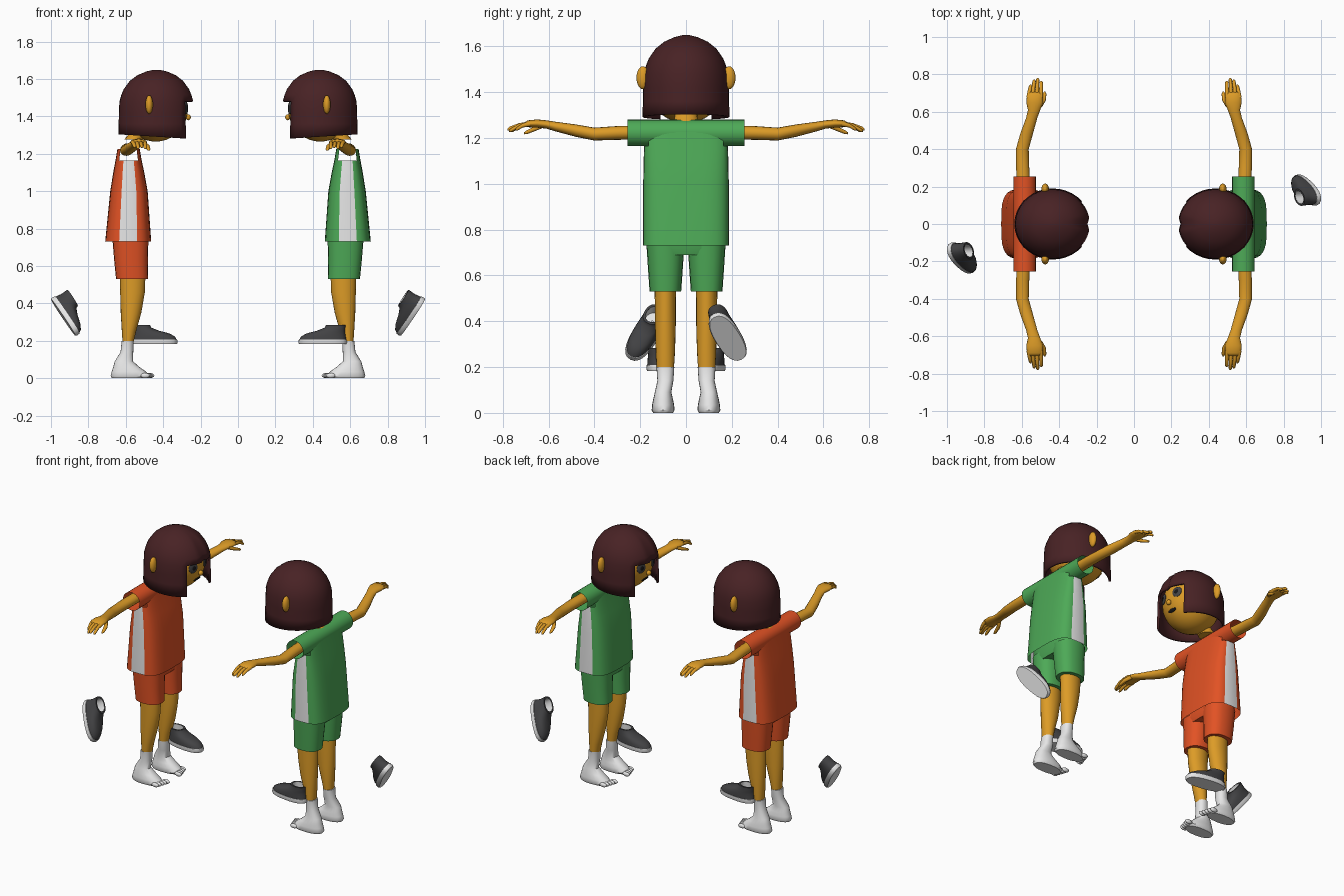
import bpy, bmesh, math
from mathutils import Matrix, Vector

cube = bpy.data.objects.get("Cube")
if cube:
    bpy.data.objects.remove(cube)


def material(name, r, g, b):
    m = bpy.data.materials.new(name)
    m.diffuse_color = (r, g, b, 1)
    m.use_nodes = True
    m.node_tree.nodes["Principled BSDF"].inputs["Base Color"].default_value = (r, g, b, 1)
    return m


SKIN = material("skin", .72, .33, .02)
HAIR = material("dark_brown_hair", .065, .016, .018)
ORANGE = material("orange_cloth", .76, .085, .018)
GREEN = material("green_cloth", .075, .4, .095)
WHITE = material("white", .83, .83, .83)
DARK = material("dark_grey", .055, .055, .058)
BLACK = material("black", .008, .008, .009)
parts = []


def finish(name, bm, mats, angle=40):
    bmesh.ops.recalc_face_normals(bm, faces=bm.faces)
    mesh = bpy.data.meshes.new(name)
    bm.to_mesh(mesh)
    bm.free()
    for m in mats:
        mesh.materials.append(m)
    for p in mesh.polygons:
        p.use_smooth = True
    mesh.set_sharp_from_angle(angle=math.radians(angle))
    ob = bpy.data.objects.new(name, mesh)
    bpy.context.collection.objects.link(ob)
    parts.append(ob)
    return ob


def loft(rings, plane="xy", n=20, power=2, caps=True):
    """Skin a row of superellipses, each (x, y, z, half width, half depth)."""
    axes = {"x": Vector((1, 0, 0)), "y": Vector((0, 1, 0)), "z": Vector((0, 0, 1))}
    u, v = axes[plane[0]], axes[plane[1]]
    bm = bmesh.new()
    loops = []
    for x, y, z, a, b in rings:
        loop = []
        for i in range(n):
            t = math.tau * i / n
            c, s = math.cos(t), math.sin(t)
            c = math.copysign(abs(c) ** (2 / power), c)
            s = math.copysign(abs(s) ** (2 / power), s)
            loop.append(bm.verts.new(Vector((x, y, z)) + u * a * c + v * b * s))
        loops.append(loop)
    for lo, hi in zip(loops, loops[1:]):
        for i in range(n):
            j = (i + 1) % n
            bm.faces.new((lo[i], lo[j], hi[j], hi[i]))
    if caps:
        bm.faces.new(loops[0])
        bm.faces.new(loops[-1])
    return bm


def ball(name, at, size, mat, rot=Matrix(), segs=20):
    bm = bmesh.new()
    m = Matrix.Translation(at) @ rot @ Matrix.Diagonal((*size, 1))
    bmesh.ops.create_uvsphere(bm, u_segments=segs, v_segments=segs * 3 // 5, radius=1, matrix=m)
    return finish(name, bm, [mat], 80)


# Head and face
HEAD = Vector((-.44, 0, 1.44))
ball("head", HEAD, (.172, .172, .175), SKIN, segs=32)
ball("nose", (-.266, 0, 1.395), (.014, .016, .016), SKIN)
finish("neck", loft([(-.56, 0, 1.275, .05, .052), (-.53, 0, 1.31, .048, .048),
                     (-.49, 0, 1.36, .05, .05)]), [SKIN])


def face_plate(name, y, z, size, mat, lift=0):
    """Thin disc lying on the head."""
    x = .172 * math.sqrt(1 - (y / .172) ** 2 - ((z - 1.44) / .175) ** 2)
    d = Vector((x, y, z - 1.44))
    rot = d.to_track_quat("X", "Z").to_matrix().to_4x4()
    ball(name, HEAD + d + d.normalized() * lift, size, mat, rot)


for s, side in ((1, "left"), (-1, "right")):
    face_plate(side + "_eye", s * .06, 1.445, (.007, .031, .033), DARK)
    face_plate(side + "_pupil", s * .058, 1.445, (.004, .014, .015), BLACK, .005)
    ball(side + "_ear", (-.475, s * .188, 1.463), (.02, .028, .05), SKIN)
face_plate("mouth", 0, 1.35, (.005, .034, .011), BLACK)

# Bobbed hair with a face opening and a parting
profile = [(1.3, 1), (1.36, .99), (1.42, .985), (1.48, .97), (1.515, .92), (1.545, .86),
           (1.59, .7), (1.62, .5), (1.64, .27), (1.649, .08)]
bm = loft([(-.435, 0, z, .205 * k, .19 * k) for z, k in profile], n=36)
opening = []
for f in bm.faces:
    c = f.calc_center_median()
    low = c.z < 1.305 and len(f.verts) > 4
    if low or (c.z < 1.48 and abs(math.atan2(c.y / .19, (c.x + .435) / .205)) < math.radians(40)):
        opening.append(f)
bmesh.ops.delete(bm, geom=opening, context="FACES")
for v in bm.verts:
    if v.co.x > -.3 and abs(v.co.y) < .01:
        v.co.x -= .013
    if v.co.z < 1.31:
        v.co.z -= .06 * (v.co.x + .645) - .004
hair = finish("hair", bm, [HAIR], 50)
solid = hair.modifiers.new("thickness", "SOLIDIFY")
solid.thickness = .014

# Shirt body, with white side stripes and room for the hollow sleeves
bm = loft([(-.587, 0, .73, .123, .187), (-.583, 0, 1, .1, .187), (-.584, 0, 1.1, .083, .185),
           (-.585, 0, 1.165, .07, .183), (-.585, 0, 1.225, .06, .18)],
          n=32, power=3.5, caps=False)
gaps = []
for f in bm.faces:
    c = f.calc_center_median()
    if abs(c.y) > .15 and abs(c.x + .585) < .04 - .04 * (c.z - .73):
        f.material_index = 1
    if c.z > 1.165 and abs(c.y) > .165:
        gaps.append(f)
bmesh.ops.delete(bm, geom=gaps, context="FACES")
finish("shirt_body", bm, [ORANGE, WHITE])
finish("shirt_sleeves", loft([(-.585, y, 1.222, .06, .058) for y in (-.255, -.1, .1, .255)],
                             "xz", 24, caps=False), [ORANGE])

# Shorts
finish("shorts_waist", loft([(-.575, 0, .69, .085, .14), (-.575, 0, .72, .094, .17),
                             (-.58, 0, .78, .094, .17)], n=28, power=3), [ORANGE])

for s, side in ((1, "left"), (-1, "right")):
    y = s * .09
    finish(side + "_shorts_leg", loft([(-.566, y, .53, .086, .069), (-.572, y, .63, .09, .076),
                                       (-.575, y, .74, .096, .083)], power=2.4), [ORANGE])
    # Leg, bare down to the sock
    finish(side + "_leg", loft([(-.588, y, .19, .029, .037), (-.583, y, .25, .038, .041),
                                (-.572, y, .35, .055, .045), (-.564, y, .46, .066, .046),
                                (-.563, y, .55, .068, .047)]), [SKIN])
    # Sock-covered foot with toes
    f = s * .1
    finish(side + "_foot", loft([(-.58, f, 0, .094, .043), (-.577, f, .012, .104, .05),
                                 (-.583, f, .035, .092, .048), (-.597, f, .06, .07, .043),
                                 (-.61, f, .09, .049, .036), (-.594, y, .14, .034, .035),
                                 (-.59, y, .2, .032, .039)], power=2.3), [WHITE])
    for i in range(5):
        ball(f"{side}_toe_{i + 1}", (-.472 - .006 * i, s * (.062 + .019 * i), .014),
             (.026, .011, .014), WHITE, segs=10)

    # Arm, palm, fingers and thumb
    arm = [(-.59, .17, 1.225, .036, .031), (-.595, .3, 1.222, .035, .03),
           (-.597, .4, 1.217, .034, .028), (-.575, .48, 1.232, .034, .027),
           (-.546, .57, 1.25, .03, .021), (-.534, .61, 1.259, .033, .018),
           (-.531, .65, 1.263, .045, .018), (-.53, .69, 1.262, .042, .015),
           (-.53, .705, 1.259, .034, .009)]
    finish(side + "_arm", loft([(x, s * ay, z, a, b) for x, ay, z, a, b in arm], "xz", 16), [SKIN], 70)
    for i, tip in enumerate((.745, .772, .78, .765)):
        x0, x1 = -.564 + .022 * i, -.553 + .019 * i
        ring = [(x0, .68, 1.262, .011, .011),
                ((x0 + x1) / 2, (tip + .68) / 2, 1.255, .01, .01),
                (x1, tip - .008, 1.24 - .006 * (i % 2), .009, .009),
                (x1, tip, 1.236 - .006 * (i % 2), .004, .004)]
        finish(f"{side}_finger_{i + 1}",
               loft([(a, s * b, c, d, e) for a, b, c, d, e in ring], "xz", 10), [SKIN], 70)
    thumb = [(-.505, .625, 1.255, .013, .012), (-.485, .66, 1.24, .013, .011),
             (-.478, .695, 1.225, .01, .009), (-.478, .708, 1.22, .004, .004)]
    finish(side + "_thumb", loft([(a, s * b, c, d, e) for a, b, c, d, e in thumb], "xz", 10),
           [SKIN], 70)


# Loose shoes, one level and one tumbling
def shoe(name, at, toe, up):
    toe = Vector(toe).normalized()
    across = Vector(up).cross(toe).normalized()
    m = Matrix((toe, across, toe.cross(across))).transposed().to_4x4()
    m.translation = at
    shapes = (
        ("sole", WHITE, 2.4, True, [(0, 0, 0, .127, .053), (0, 0, .008, .131, .057),
                                    (0, 0, .026, .129, .056)]),
        ("upper", DARK, 2.3, False, [(0, 0, .025, .126, .054), (-.004, 0, .042, .12, .053),
                                     (-.018, 0, .058, .103, .05), (-.045, 0, .072, .076, .046),
                                     (-.066, 0, .088, .056, .042), (-.07, 0, .102, .053, .041),
                                     (-.07, 0, .102, .042, .031)]),
        ("lining", WHITE, 2.2, False, [(-.07, 0, .102, .042, .031), (-.07, 0, .045, .044, .034),
                                       (-.07, 0, .044, .003, .003)]))
    for part, mat, power, caps, rings in shapes:
        bm = loft(rings, n=24, power=power, caps=caps)
        bm.transform(m)
        finish(f"{name}_{part}", bm, [mat], 50)


shoe("standing_shoe", (-.453, .112, .182), (1, -.14, 0), (0, 0, 1))
shoe("flying_shoe", (-.935, -.183, .325), (.5, -.46, -.73), (.85, .08, .52))

# Second figure: the same one turned half round, dressed in green
turn = Matrix.Rotation(math.pi, 4, "Z")
for ob in list(parts):
    twin = ob.copy()
    twin.data = ob.data.copy()
    twin.data.transform(turn)
    for i, m in enumerate(twin.data.materials):
        if m == ORANGE:
            twin.data.materials[i] = GREEN
    bpy.context.collection.objects.link(twin)
    twin.name = "green_" + ob.name
    ob.name = "orange_" + ob.name
